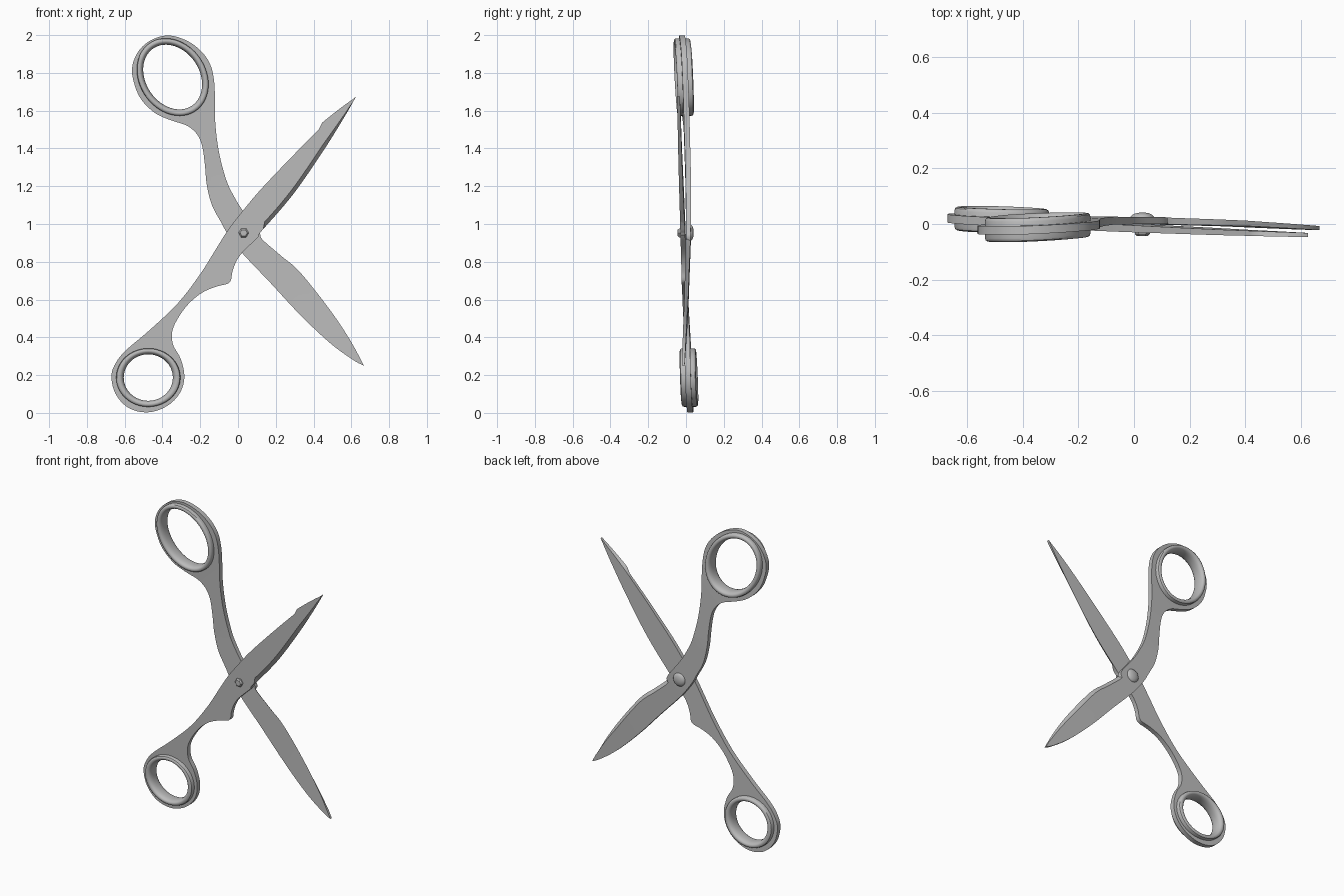
import bpy, bmesh, math
from mathutils import Vector

cube = bpy.data.objects.get("Cube")
if cube:
    bpy.data.objects.remove(cube, do_unlink=True)

steel = bpy.data.materials.new("steel grey")
steel.use_nodes = True
steel.diffuse_color = (0.5, 0.5, 0.5, 1)
steel.node_tree.nodes["Principled BSDF"].inputs["Base Color"].default_value = (0.5, 0.5, 0.5, 1)

PIVOT = Vector((0.03, 0.953))


def lerp(table, s):
    """Piecewise linear lookup in a list of (position, value)."""
    if s <= table[0][0]:
        return table[0][1]
    for (a, va), (b, vb) in zip(table, table[1:]):
        if s <= b:
            return va + (vb - va) * (s - a) / (b - a)
    return table[-1][1]


def smooth_path(pts, steps=5):
    """Catmull-Rom curve from the tip, round the handle and back to the tip."""
    p = [Vector(q) for q in pts]
    p = [p[0]] + p + [p[-1]]
    out = []
    for a, b, c, d in zip(p, p[1:], p[2:], p[3:]):
        for i in range(steps):
            t = i / steps
            out.append(0.5 * (2 * b + (c - a) * t + (2 * a - 5 * b + 4 * c - d) * t * t
                              + (3 * b - a - 3 * c + d) * t ** 3))
    return out


def ellipse(centre, a, b, angle, n=64):
    ca, sa = math.cos(angle), math.sin(angle)
    pts = []
    for i in range(n):
        t = 2 * math.pi * i / n
        u, v = a * math.cos(t), b * math.sin(t)
        pts.append(Vector((centre[0] + u * ca - v * sa, centre[1] + u * sa + v * ca)))
    return pts


def finish(name, bm, angle=35):
    bmesh.ops.recalc_face_normals(bm, faces=bm.faces)
    me = bpy.data.meshes.new(name)
    bm.to_mesh(me)
    bm.free()
    me.materials.append(steel)
    ob = bpy.data.objects.new(name, me)
    bpy.context.collection.objects.link(ob)
    bpy.ops.object.select_all(action='DESELECT')
    ob.select_set(True)
    bpy.context.view_layer.objects.active = ob
    bpy.ops.object.shade_smooth_by_angle(angle=math.radians(angle))
    return ob


def make_arm(name, outline, hole, axis, bend, cut_side, outer):
    """Flat plate with a finger hole, ground edge, tapered and bent in depth."""
    cu = bpy.data.curves.new(name + "_outline", 'CURVE')
    cu.dimensions, cu.fill_mode, cu.extrude = '2D', 'BOTH', 0.015
    for loop in (outline, hole):
        sp = cu.splines.new('POLY')
        sp.points.add(len(loop) - 1)
        for pt, q in zip(sp.points, loop):
            pt.co = (q.x, q.y, 0, 1)
        sp.use_cyclic_u = True
    tmp = bpy.data.objects.new("outline_helper", cu)
    bpy.context.collection.objects.link(tmp)
    dg = bpy.context.evaluated_depsgraph_get()
    me = bpy.data.meshes.new_from_object(tmp.evaluated_get(dg))
    bm = bmesh.new()
    bm.from_mesh(me)
    bpy.data.objects.remove(tmp, do_unlink=True)
    bpy.data.curves.remove(cu)
    bpy.data.meshes.remove(me)
    bmesh.ops.remove_doubles(bm, verts=bm.verts, dist=1e-5)

    side = Vector((-axis.y, axis.x)) * cut_side
    # ground cutting edge on the outer face
    for v in bm.verts:
        d = v.co.xy - PIVOT
        s = d.dot(axis)
        if 0.08 < s < 0.88 and d.dot(side) > 0 and v.co.z * outer > 0:
            v.co.xy -= side * 0.02 * min(1, (0.93 - s) / 0.3)
    # cross cuts so that the plate can bend
    for i in range(-18, 16):
        c = PIVOT + axis * (i * 0.06)
        bmesh.ops.bisect_plane(bm, geom=bm.verts[:] + bm.edges[:] + bm.faces[:],
                               plane_co=(c.x, c.y, 0), plane_no=(axis.x, axis.y, 0))
    taper = [(-0.5, 1.0), (0, 0.85), (0.95, 0.5)]
    for v in bm.verts:
        s = (v.co.xy - PIVOT).dot(axis)
        v.co = (v.co.x, lerp(bend, s) - v.co.z * lerp(taper, s), v.co.y)
    finish(name, bm)


def make_collar(name, centre, inner, outer, angle, axis, bend):
    """Rounded ring lofted between the inner and outer ellipses."""
    half = [(0, 0.010), (0.05, 0.022), (0.16, 0.033), (0.32, 0.040),
            (0.52, 0.043), (0.76, 0.042), (0.92, 0.038), (1, 0.030)]
    section = half + [(f, -d) for f, d in reversed(half)]
    bm = bmesh.new()
    rings = []
    for f, d in section:
        a, b = (i + (o - i) * f for i, o in zip(inner, outer))
        rings.append([bm.verts.new((p.x, lerp(bend, (p - PIVOT).dot(axis)) + d, p.y))
                      for p in ellipse(centre, a, b, angle)])
    for r0, r1 in zip(rings, rings[1:] + rings[:1]):
        for i in range(len(r0)):
            j = (i + 1) % len(r0)
            bm.faces.new((r0[i], r0[j], r1[j], r1[i]))
    finish(name, bm)


# Front arm: upper right blade, lower left handle
front_outline = smooth_path([
    (0.625, 1.675), (0.487, 1.556), (0.328, 1.40), (0.127, 1.19), (0.026, 1.07),
    (-0.053, 0.968), (-0.12, 0.862), (-0.20, 0.735), (-0.317, 0.582), (-0.466, 0.44),
    (-0.60, 0.325), (-0.655, 0.25), (-0.67, 0.19), (-0.655, 0.115), (-0.615, 0.055),
    (-0.56, 0.017), (-0.49, 0.003), (-0.42, 0.015), (-0.35, 0.055), (-0.30, 0.12),
    (-0.284, 0.20), (-0.305, 0.29), (-0.345, 0.365), (-0.343, 0.45), (-0.28, 0.556),
    (-0.20, 0.63), (-0.12, 0.667), (-0.058, 0.683), (-0.037, 0.704), (-0.03, 0.745),
    (-0.01, 0.80), (0.026, 0.852), (0.108, 0.932), (0.118, 0.955), (0.233, 1.085),
    (0.328, 1.206), (0.46, 1.40), (0.566, 1.571), (0.625, 1.675)])
front_axis = Vector((1.1, 1.49)).normalized()
front_bend = [(-1.1, 0.024), (-0.92, 0.015), (-0.45, -0.004), (0, -0.016),
              (0.5, -0.030), (0.95, -0.040)]
ring = (-0.475, 0.187)
make_arm("front_arm", front_outline, ellipse(ring, 0.15, 0.138, 0),
         front_axis, front_bend, -1, 1)
make_collar("front_finger_ring", ring, (0.130, 0.123), (0.170, 0.155), 0,
            front_axis, front_bend)

# Back arm: lower right blade, upper left handle
back_outline = smooth_path([
    (0.667, 0.25), (0.61, 0.28), (0.487, 0.37), (0.328, 0.52), (0.17, 0.69),
    (0.026, 0.842), (-0.053, 0.945), (-0.09, 1.01), (-0.138, 1.10), (-0.165, 1.206),
    (-0.175, 1.31), (-0.187, 1.40), (-0.205, 1.455), (-0.235, 1.495), (-0.28, 1.525),
    (-0.36, 1.551), (-0.44, 1.588), (-0.51, 1.656), (-0.547, 1.735), (-0.561, 1.825),
    (-0.53, 1.91), (-0.466, 1.97), (-0.375, 1.998), (-0.28, 1.975), (-0.20, 1.92),
    (-0.148, 1.847), (-0.127, 1.76), (-0.122, 1.656), (-0.121, 1.55), (-0.111, 1.445),
    (-0.092, 1.34), (-0.058, 1.222), (-0.016, 1.137), (0.026, 1.07), (0.10, 0.975),
    (0.118, 0.945), (0.132, 0.915), (0.23, 0.83), (0.328, 0.745), (0.487, 0.545),
    (0.593, 0.386), (0.667, 0.25)])
back_axis = Vector((0.635, -0.70)).normalized()
back_bend = [(-1.05, -0.022), (-0.85, -0.010), (-0.6, 0.002), (-0.3, 0.012),
             (0, 0.013), (0.5, 0.002), (0.95, -0.015)]
ring, tilt = (-0.346, 1.778), math.radians(124)
make_arm("back_arm", back_outline, ellipse(ring, 0.195, 0.155, tilt),
         back_axis, back_bend, 1, -1)
make_collar("back_finger_ring", ring, (0.183, 0.142), (0.217, 0.176), tilt,
            back_axis, back_bend)


def make_turned(name, profile, sides, angle):
    """Turned part on the pivot axis from (radius, y) points."""
    bm = bmesh.new()
    rings = [[bm.verts.new((PIVOT.x + r * math.cos(2 * math.pi * i / sides), y,
                            PIVOT.y + r * math.sin(2 * math.pi * i / sides)))
              for i in range(sides)] for r, y in profile]
    for r0, r1 in zip(rings, rings[1:]):
        for i in range(sides):
            j = (i + 1) % sides
            bm.faces.new((r0[i], r0[j], r1[j], r1[i]))
    bm.faces.new(rings[0])
    bm.faces.new(rings[-1])
    finish(name, bm, angle)


# Pivot: faceted nut in front, domed head behind
make_turned("pivot_nut", [(0.027, -0.02), (0.027, -0.036), (0.019, -0.044)], 6, 20)
make_turned("pivot_head", [(0.042, 0.018), (0.042, 0.026), (0.036, 0.033),
                           (0.025, 0.038), (0.010, 0.041)], 32, 50)
